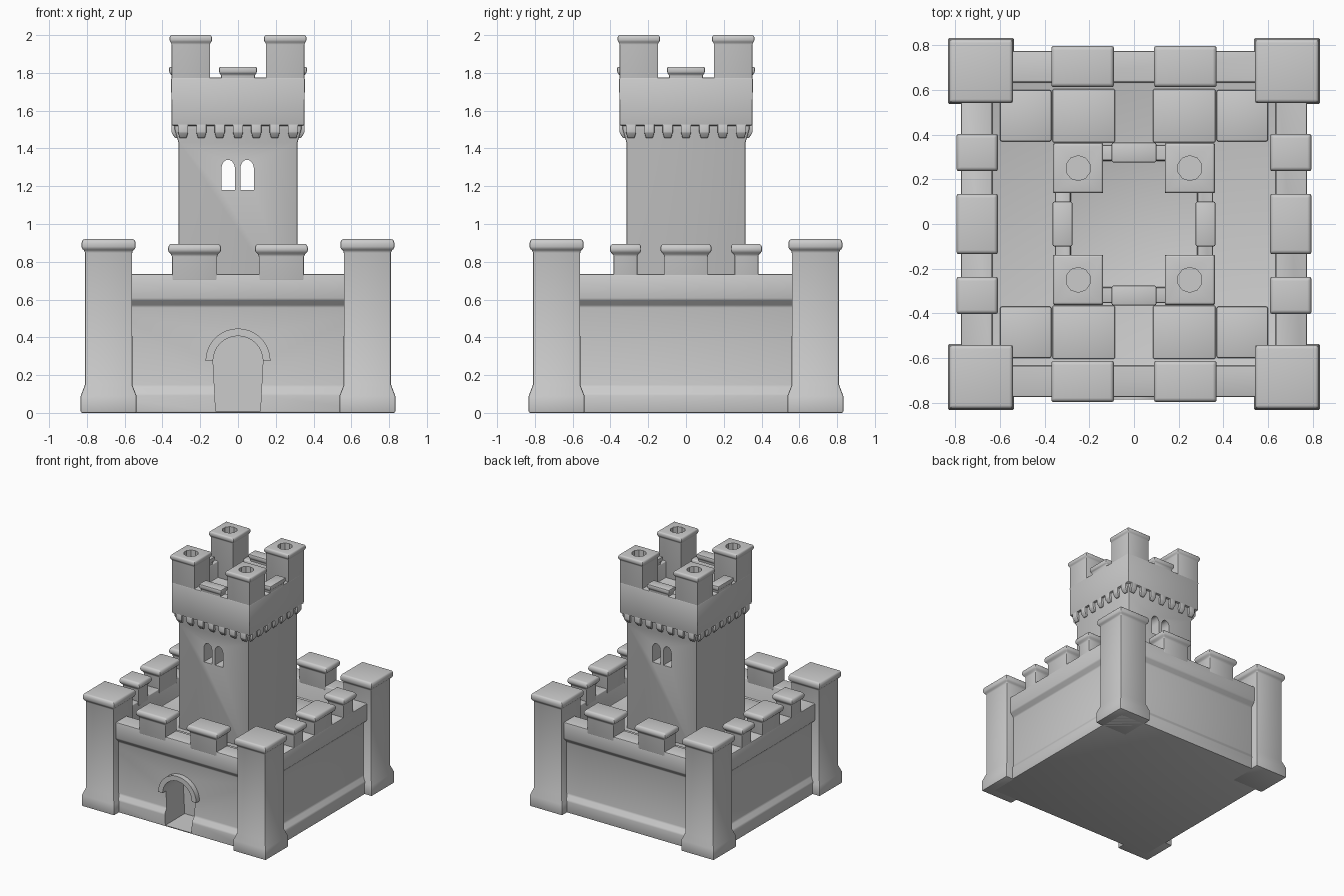
import bpy, bmesh
from math import pi, sin, cos, radians

if "Cube" in bpy.data.objects:
    bpy.data.objects.remove(bpy.data.objects["Cube"])


def finish(name, bm, bevel=0.0):
    bmesh.ops.recalc_face_normals(bm, faces=bm.faces)
    if bevel:
        edges = [e for e in bm.edges if e.calc_face_angle(0) > radians(25)]
        bmesh.ops.bevel(bm, geom=edges, offset=bevel, segments=2, profile=0.5,
                        affect='EDGES', clamp_overlap=True)
    me = bpy.data.meshes.new(name)
    bm.to_mesh(me)
    bm.free()
    ob = bpy.data.objects.new(name, me)
    bpy.context.collection.objects.link(ob)
    smooth(ob)
    return ob


def activate(ob):
    bpy.ops.object.select_all(action='DESELECT')
    ob.select_set(True)
    bpy.context.view_layer.objects.active = ob


def smooth(ob):
    activate(ob)
    bpy.ops.object.shade_smooth_by_angle(angle=radians(35))


def loft(name, cx, cy, rings, bevel=0.008):
    """Stack of rectangles (half x, half y, z), closed at both ends."""
    bm = bmesh.new()
    loops = [[bm.verts.new((cx + sx * hx, cy + sy * hy, z))
              for sx, sy in ((-1, -1), (1, -1), (1, 1), (-1, 1))]
             for hx, hy, z in rings]
    for a, b in zip(loops, loops[1:]):
        for i in range(4):
            j = (i + 1) % 4
            bm.faces.new((a[i], a[j], b[j], b[i]))
    bm.faces.new(loops[0][::-1])
    bm.faces.new(loops[-1])
    return finish(name, bm, bevel)


def square(name, cx, cy, rings, bevel=0.008):
    return loft(name, cx, cy, [(h, h, z) for h, z in rings], bevel)


def prism(name, pts, y0, y1):
    """Outline in x, z extruded along y."""
    bm = bmesh.new()
    a = [bm.verts.new((x, y0, z)) for x, z in pts]
    b = [bm.verts.new((x, y1, z)) for x, z in pts]
    for i in range(len(pts)):
        j = (i + 1) % len(pts)
        bm.faces.new((a[i], a[j], b[j], b[i]))
    bm.faces.new(a[::-1])
    bm.faces.new(b)
    return finish(name, bm)


def arc(cx, cz, rx, rz, n=16):
    return [(cx + rx * cos(pi * i / n), cz + rz * sin(pi * i / n)) for i in range(n + 1)]


def cut(ob, cutter):
    m = ob.modifiers.new("cut", 'BOOLEAN')
    m.object, m.solver = cutter, 'EXACT'
    activate(ob)
    bpy.ops.object.modifier_apply(modifier=m.name)
    bpy.data.objects.remove(cutter, do_unlink=True)
    smooth(ob)


# Curtain wall with plinth, string course, parapet and courtyard floor
wall = square("curtain_wall", 0, 0, [
    (0.77, 0), (0.77, 0.10), (0.742, 0.14), (0.742, 0.565), (0.775, 0.60),
    (0.775, 0.735), (0.635, 0.735), (0.635, 0.58)])

# Gate recess and its arched hood
cut(wall, prism("gate_cutter", arc(0, 0.275, 0.132, 0.132) + [(-0.118, 0.01), (0.118, 0.01)],
                -0.9, -0.52))
prism("gate_arch", arc(0, 0.275, 0.172, 0.172) + arc(0, 0.275, 0.132, 0.132)[::-1], -0.785, -0.70)

# Corner towers
for sx in (-1, 1):
    for sy in (-1, 1):
        square("corner_tower", 0.685 * sx, 0.685 * sy, [
            (0.148, 0), (0.148, 0.09), (0.125, 0.15), (0.125, 0.855),
            (0.143, 0.872), (0.143, 0.905), (0.134, 0.92)])


# Wall merlons with overhanging caps
def merlon(cx, cy, hx, hy):
    loft("wall_merlon", cx, cy, [(hx + d, hy + d, z) for d, z in (
        (-0.02, 0.70), (-0.02, 0.835), (0, 0.855), (0, 0.88), (-0.01, 0.895))])


for s in (-1, 1):
    for x in (-0.23, 0.23):
        merlon(x, 0.705 * s, 0.14, 0.092)
    for y, hy in ((-0.32, 0.083), (0, 0.135), (0.32, 0.083)):
        merlon(0.702 * s, y, 0.092, hy)

# Courtyard paving slabs
for sx in (-1, 1):
    for sy in (-1, 1):
        square("corner_paving", 0.485 * sx, 0.485 * sy, [(0.115, 0.56), (0.115, 0.605)])
        loft("paving", 0.225 * sx, 0.485 * sy, [(0.14, 0.12, 0.56), (0.14, 0.12, 0.592)])

# Keep shaft with paired windows running through it
keep = square("keep_shaft", 0, 0, [(0.315, 0.5), (0.315, 1.43), (0.335, 1.50), (0.335, 1.55)])
for x in (-0.052, 0.048):
    cut(keep, prism("window_cutter", arc(x, 1.29, 0.036, 0.05) + [(x - 0.036, 1.18), (x + 0.036, 1.18)],
                    -0.6, 0.6))

# Keep head: hollow battlement
square("keep_head", 0, 0, [(0.30, 1.515), (0.352, 1.522), (0.354, 1.775),
                           (0.285, 1.775), (0.285, 1.64)])

# Corbels under the head on all four sides
for i in range(7):
    t = -0.291 + 0.097 * i
    for s in (-1, 1):
        for along_x in (True, False):
            rings = [(0.018, 0.012, 1.455), (0.027, 0.03, 1.485), (0.027, 0.03, 1.53)]
            if along_x:
                loft("corbel", t, 0.322 * s, rings, 0.004)
            else:
                loft("corbel", 0.322 * s, t, [(b, a, z) for a, b, z in rings], 0.004)

# Corner turrets of the keep with round sockets in the top
for sx in (-1, 1):
    for sy in (-1, 1):
        x, y = 0.25 * sx, 0.25 * sy
        turret = square("keep_turret", x, y, [
            (0.102, 1.60), (0.102, 1.955), (0.112, 1.97), (0.112, 1.99), (0.106, 2.0)], 0.005)
        bm = bmesh.new()
        bmesh.ops.create_cone(bm, cap_ends=True, segments=10, radius1=0.056, radius2=0.056, depth=0.12)
        bmesh.ops.translate(bm, verts=bm.verts, vec=(x, y, 2.0))
        cut(turret, finish("socket_cutter", bm))

# Low middle merlons of the keep
for s in (-1, 1):
    for along_x in (True, False):
        rings = [(0.09, 0.032, 1.74), (0.09, 0.032, 1.79), (0.10, 0.044, 1.80), (0.10, 0.044, 1.832)]
        if along_x:
            loft("keep_merlon", 0, 0.32 * s, rings)
        else:
            loft("keep_merlon", 0.32 * s, 0, [(b, a, z) for a, b, z in rings])
